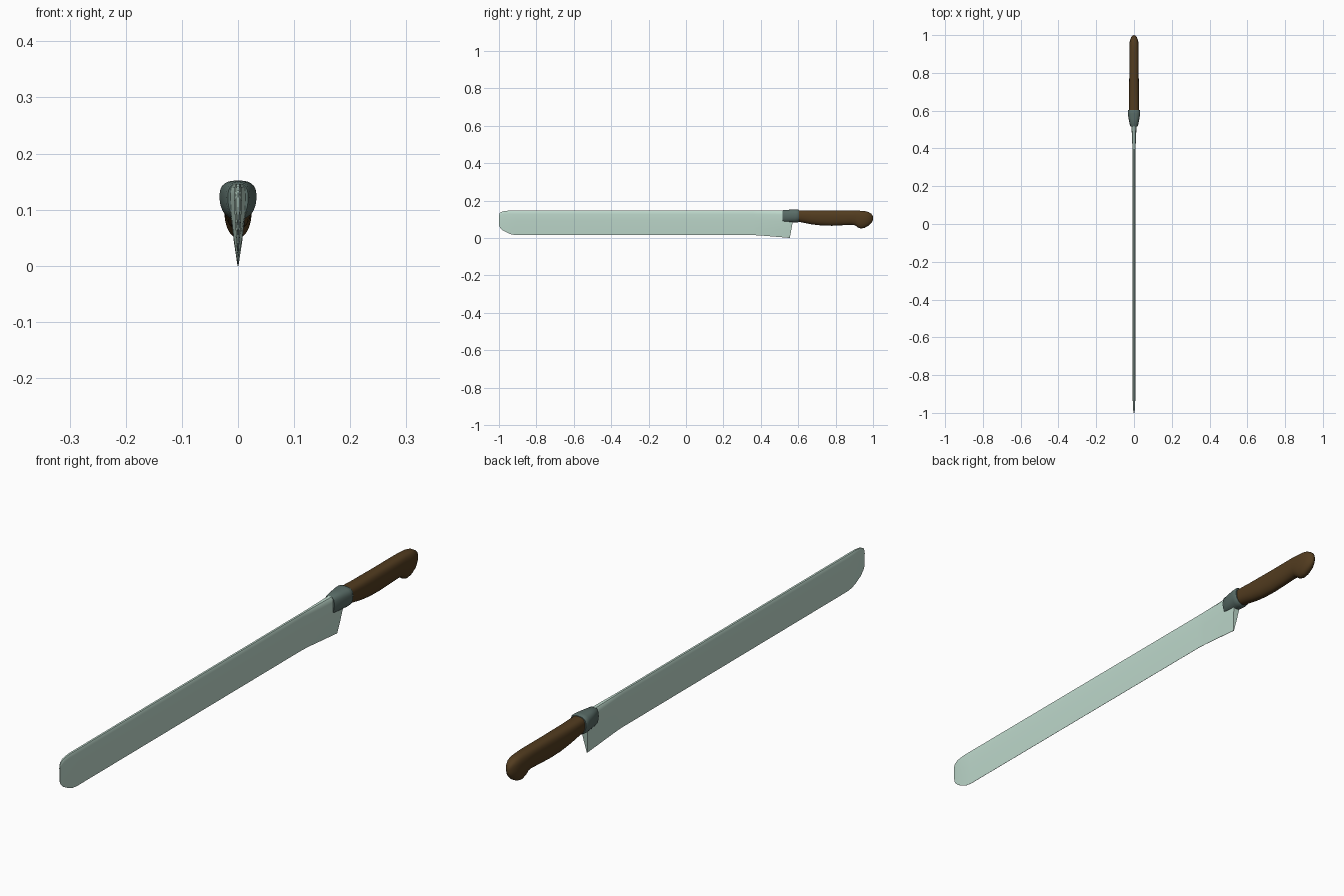
import bpy, bmesh
from math import sin, cos, pi, radians


def material(name, color):
    m = bpy.data.materials.new(name)
    m.diffuse_color = (*color, 1)
    return m


def loft(name, rings, mat, angle):
    """Skin a list of closed cross-sections and cap both ends."""
    bm = bmesh.new()
    loops = [[bm.verts.new(p) for p in ring] for ring in rings]
    n = len(loops[0])
    for a, b in zip(loops, loops[1:]):
        for i in range(n):
            j = (i + 1) % n
            bm.faces.new((a[i], a[j], b[j], b[i]))
    bm.faces.new(loops[0])
    bm.faces.new(loops[-1])
    bmesh.ops.recalc_face_normals(bm, faces=bm.faces)
    me = bpy.data.meshes.new(name)
    bm.to_mesh(me)
    bm.free()
    ob = bpy.data.objects.new(name, me)
    bpy.context.collection.objects.link(ob)
    me.materials.append(mat)
    bpy.ops.object.select_all(action='DESELECT')
    ob.select_set(True)
    bpy.context.view_layer.objects.active = ob
    bpy.ops.object.shade_smooth_by_angle(angle=radians(angle))
    return ob


def blade_ring(y_bot, y_top, bot, top, w):
    # Wedge: thin edge below, widest near the spine, chamfered top
    half = [(0.06, 0), (0.5, 0.3), (0.85, 0.6), (1, 0.85), (0.9, 0.95), (0.5, 1)]
    side = [(w * x, y_bot + (y_top - y_bot) * t, bot + (top - bot) * t) for x, t in half]
    return side + [(-x, y, z) for x, y, z in reversed(side)]


def oval_ring(y, bot, top, w, lean=0.0, peak=0.58, n=28):
    # Egg-shaped section, flatter on top and narrower below
    zc = bot + (top - bot) * peak
    ring = []
    for i in range(n):
        a = 2 * pi * i / n
        c, s = cos(a), sin(a)
        e = 0.75 if s > 0 else 0.92
        x = w * abs(c) ** e * (1 if c > 0 else -1)
        h = (top - zc) if s > 0 else (zc - bot)
        z = zc + h * abs(s) ** e * (1 if s > 0 else -1)
        ring.append((x, y + lean * (z - top), z))
    return ring


steel = material("steel", (0.52, 0.70, 0.61))
dark_steel = material("dark steel", (0.10, 0.15, 0.135))
wood = material("wood", (0.085, 0.045, 0.014))

# Long blade: rounded tip, straight edge, dropped heel
loft("blade", [blade_ring(*s) for s in (
    (-1.0, -1.0, 0.066, 0.123, 0.002),
    (-0.995, -0.995, 0.056, 0.134, 0.003),
    (-0.98, -0.98, 0.041, 0.142, 0.005),
    (-0.95, -0.95, 0.025, 0.146, 0.006),
    (-0.93, -0.93, 0.018, 0.146, 0.007),
    (-0.905, -0.905, 0.015, 0.146, 0.007),
    (0.36, 0.36, 0.015, 0.146, 0.007),
    (0.40, 0.40, 0.013, 0.146, 0.008),
    (0.52, 0.53, 0.003, 0.146, 0.014),
    (0.555, 0.582, 0.0, 0.146, 0.015))], steel, 30)

# Bolster collar flaring towards the handle
loft("bolster", [oval_ring(*s) for s in (
    (0.515, 0.086, 0.146, 0.018),
    (0.520, 0.084, 0.149, 0.021),
    (0.555, 0.083, 0.151, 0.028),
    (0.585, 0.082, 0.152, 0.033),
    (0.599, 0.083, 0.152, 0.033),
    (0.604, 0.087, 0.149, 0.030))], dark_steel, 40)

# Wooden handle with belly and hooked pommel
loft("handle", [oval_ring(*s) for s in (
    (0.590, 0.088, 0.147, 0.026),
    (0.620, 0.083, 0.147, 0.026),
    (0.670, 0.073, 0.146, 0.026),
    (0.720, 0.067, 0.146, 0.026),
    (0.780, 0.065, 0.146, 0.025),
    (0.840, 0.068, 0.146, 0.025),
    (0.885, 0.070, 0.146, 0.025),
    (0.905, 0.067, 0.146, 0.025),
    (0.918, 0.056, 0.146, 0.025),
    (0.935, 0.050, 0.145, 0.025),
    (0.955, 0.054, 0.144, 0.024),
    (0.975, 0.065, 0.139, 0.021),
    (0.990, 0.078, 0.130, 0.014),
    (0.998, 0.090, 0.119, 0.007),
    (1.000, 0.100, 0.109, 0.002))], wood, 50)
